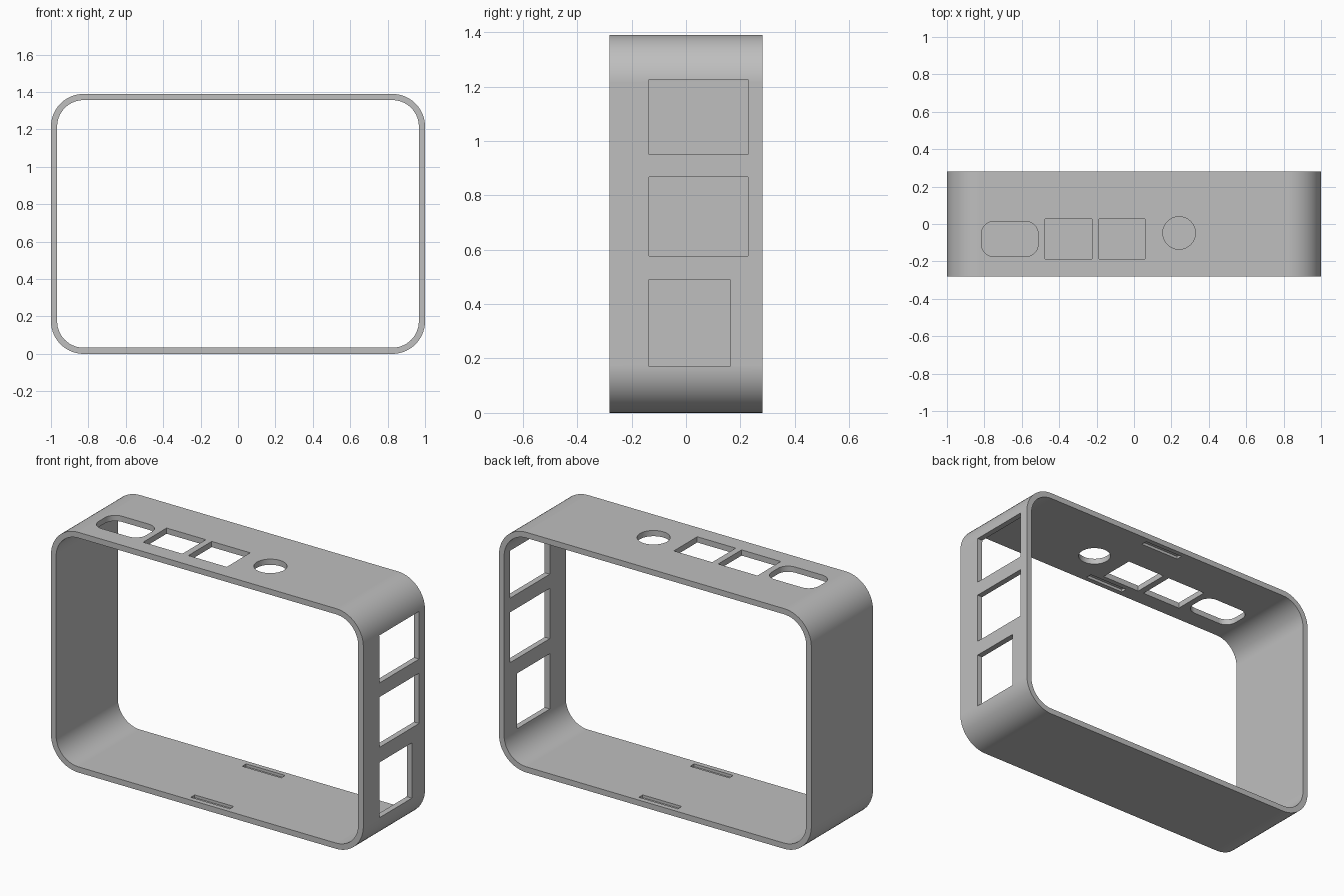
import bpy, bmesh
from math import cos, sin, pi, radians

cube = bpy.data.objects.get("Cube")
if cube:
    bpy.data.objects.remove(cube, do_unlink=True)

HEIGHT, HALF_DEPTH, WALL, RADIUS = 1.39, 0.282, 0.033, 0.175

grey = bpy.data.materials.new("plain grey")
grey.use_nodes = True
colour = (0.52, 0.52, 0.52, 1)
grey.diffuse_color = colour
grey.node_tree.nodes["Principled BSDF"].inputs["Base Color"].default_value = colour


def rounded_rect(a0, a1, b0, b1, r=0.0, steps=14):
    """Outline of a rectangle with rounded (or square) corners."""
    corners = [(a1 - r, b1 - r), (a0 + r, b1 - r), (a0 + r, b0 + r), (a1 - r, b0 + r)]
    if r == 0:
        return corners
    return [(a + r * cos((q + i / steps) * pi / 2), b + r * sin((q + i / steps) * pi / 2))
            for q, (a, b) in enumerate(corners) for i in range(steps + 1)]


def place(axis, a, b, d):
    return {"x": (d, a, b), "y": (a, d, b), "z": (a, b, d)}[axis]


def finish(name, bm):
    bmesh.ops.remove_doubles(bm, verts=bm.verts, dist=1e-5)
    bmesh.ops.recalc_face_normals(bm, faces=bm.faces)
    mesh = bpy.data.meshes.new(name)
    bm.to_mesh(mesh)
    bm.free()
    mesh.materials.append(grey)
    ob = bpy.data.objects.new(name, mesh)
    bpy.context.collection.objects.link(ob)
    return ob


def cut(target, outline, axis, lo, hi):
    """Subtract an extruded outline from the target."""
    bm = bmesh.new()
    rings = [[bm.verts.new(place(axis, a, b, d)) for a, b in outline] for d in (lo, hi)]
    for ring in rings:
        bm.faces.new(ring)
    n = len(outline)
    for i in range(n):
        j = (i + 1) % n
        bm.faces.new((rings[0][i], rings[0][j], rings[1][j], rings[1][i]))
    cutter = finish("cutter", bm)
    cutter.hide_render = True
    mod = target.modifiers.new("cut", "BOOLEAN")
    mod.operation, mod.solver, mod.object = "DIFFERENCE", "EXACT", cutter
    bpy.context.view_layer.objects.active = target
    bpy.ops.object.modifier_apply(modifier=mod.name)
    bpy.data.objects.remove(cutter, do_unlink=True)


# Frame: outer and inner rounded loops joined into a closed band
bm = bmesh.new()
outer = rounded_rect(-1, 1, 0, HEIGHT, RADIUS)
inner = rounded_rect(-1 + WALL, 1 - WALL, WALL, HEIGHT - WALL, RADIUS - WALL)
loops = [[bm.verts.new(place("y", a, b, y)) for a, b in outline]
         for outline, y in ((outer, -HALF_DEPTH), (outer, HALF_DEPTH),
                            (inner, HALF_DEPTH), (inner, -HALF_DEPTH))]
n = len(outer)
for k in range(4):
    p, q = loops[k], loops[(k + 1) % 4]
    for i in range(n):
        j = (i + 1) % n
        bm.faces.new((p[i], p[j], q[j], q[i]))
frame = finish("frame", bm)

# Side port windows
for y1, z0, z1 in ((0.228, 0.95, 1.225), (0.228, 0.577, 0.868), (0.162, 0.17, 0.49)):
    cut(frame, rounded_rect(-0.136, y1, z0, z1), "x", 0.9, 1.1)

# Top openings: rounded slot, two square windows, round hole
for x0, x1, y0, y1, r in ((-0.815, -0.513, -0.174, 0.013, 0.065),
                          (-0.476, -0.225, -0.187, 0.027, 0),
                          (-0.187, 0.059, -0.187, 0.027, 0),
                          (0.154, 0.328, -0.135, 0.039, 0.087)):
    cut(frame, rounded_rect(x0, x1, y0, y1, r), "z", HEIGHT - 0.1, HEIGHT + 0.1)

# Shallow retaining grooves inside the floor and the ceiling
GROOVE = 0.016
for y in (-0.235, 0.235):
    outline = rounded_rect(-0.125, 0.125, y - 0.018, y + 0.018)
    cut(frame, outline, "z", WALL - GROOVE, WALL + 0.05)
    cut(frame, outline, "z", HEIGHT - WALL - 0.05, HEIGHT - WALL + GROOVE)

# Smooth corners, crisp edges, flat walls
bpy.ops.object.select_all(action="DESELECT")
frame.select_set(True)
bpy.context.view_layer.objects.active = frame
bpy.ops.object.shade_smooth_by_angle(angle=radians(30))
weighted = frame.modifiers.new("flat walls", "WEIGHTED_NORMAL")
weighted.keep_sharp = True
